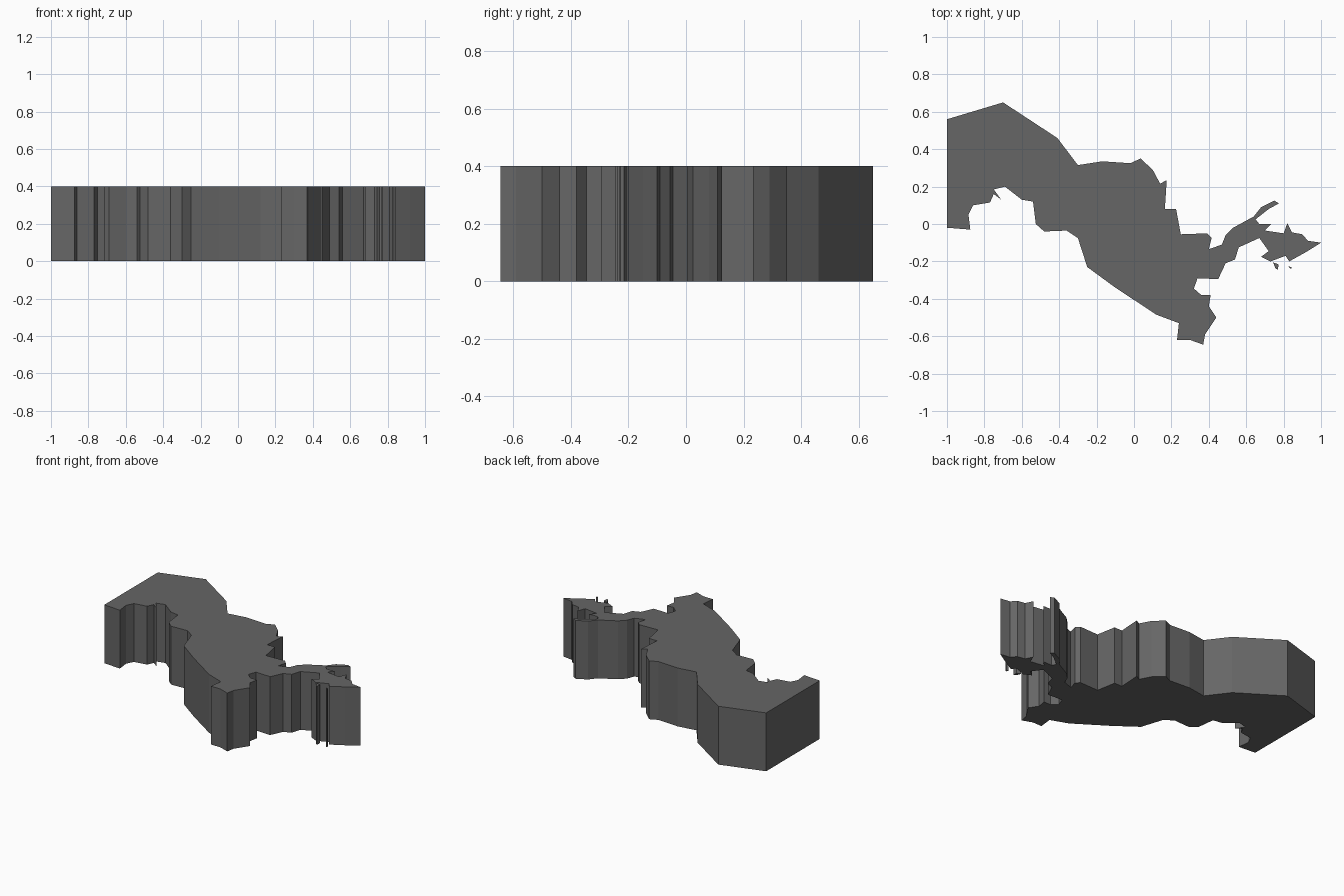
import bpy, bmesh

HEIGHT = 0.4
dark = bpy.data.materials.new("dark_grey")
dark.diffuse_color = (.133, .133, .133, 1)


def slab(name, outline):
    """Extrude a flat outline straight up from the ground."""
    bm = bmesh.new()
    face = bm.faces.new([bm.verts.new((x, y, 0)) for x, y in outline])
    top = bmesh.ops.extrude_face_region(bm, geom=[face], use_keep_orig=True)
    verts = [v for v in top["geom"] if isinstance(v, bmesh.types.BMVert)]
    bmesh.ops.translate(bm, verts=verts, vec=(0, 0, HEIGHT))
    bmesh.ops.recalc_face_normals(bm, faces=bm.faces)
    mesh = bpy.data.meshes.new(name)
    bm.to_mesh(mesh)
    bm.free()
    mesh.materials.append(dark)
    obj = bpy.data.objects.new(name, mesh)
    bpy.context.collection.objects.link(obj)
    return obj


# Mainland border, clockwise from the north-west corner
slab("mainland", [
    (-1, .56), (-.7, .65), (-.41, .46), (-.3, .315), (-.17, .335),
    (-.02, .325), (.035, .35), (.1, .29), (.14, .215), (.175, .235),
    (.165, .08), (.225, .08), (.25, -.055), (.39, -.05), (.415, -.075),
    (.4, -.135), (.47, -.11), (.49, -.06), (.53, -.02), (.64, .04),
    (.68, .09), (.75, .125), (.775, .11), (.72, .08), (.65, .025),
    (.67, .0), (.735, .0), (.7, -.035), (.8, -.05), (.82, .005),
    (.845, -.045), (.9, -.055), (.93, -.09), (1, -.1), (.92, -.15),
    (.83, -.2), (.81, -.17), (.73, -.2), (.68, -.175), (.72, -.145),
    (.67, -.075), (.56, -.125), (.54, -.19), (.49, -.21), (.45, -.295),
    (.34, -.29), (.32, -.345), (.36, -.38), (.41, -.38), (.4, -.44),
    (.44, -.5), (.38, -.59), (.37, -.645), (.3, -.62), (.23, -.62),
    (.24, -.53), (.12, -.485), (-.1, -.34), (-.25, -.23), (-.3, -.075),
    (-.36, -.035), (-.48, -.04), (-.525, .0), (-.54, .12), (-.6, .13),
    (-.69, .2), (-.75, .185), (-.71, .13), (-.75, .16), (-.77, .115),
    (-.86, .1), (-.885, .05), (-.875, -.03), (-1, -.02)])

# Two tiny enclaves south of the eastern valley
for i, (x, y, w, d) in enumerate([(.758, -.225, .014, .019), (.834, -.233, .008, .006)]):
    slab(f"enclave_{i + 1}", [(x - w, y + d), (x + w, y + d * .5),
                              (x + w * .9, y - d), (x - w * .1, y - d * .7)])
